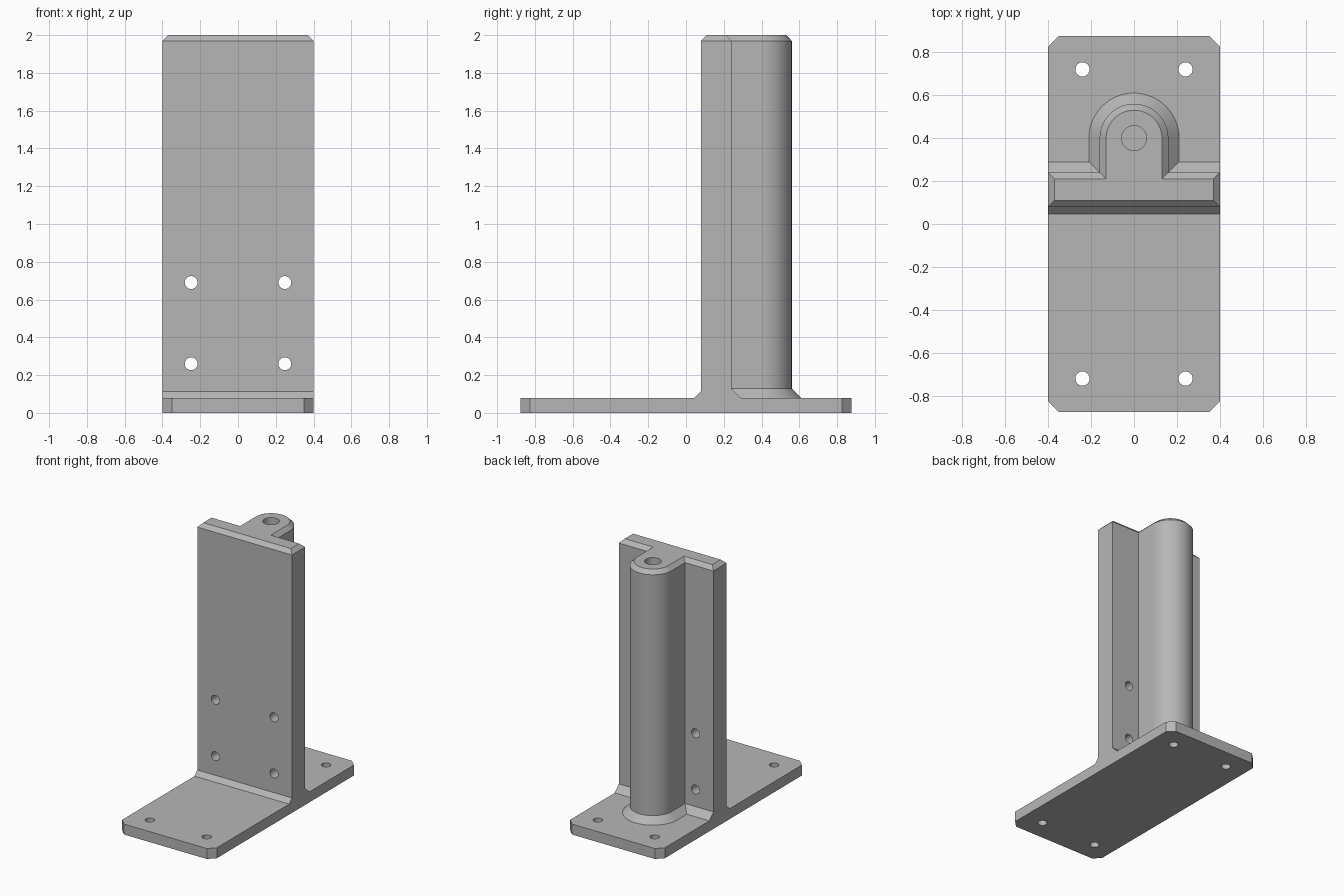
import bpy, bmesh, math
from mathutils import Matrix

if "Cube" in bpy.data.objects:
    bpy.data.objects.remove(bpy.data.objects["Cube"], do_unlink=True)

GREY = (0.47, 0.47, 0.47, 1.0)
mat = bpy.data.materials.new("light grey metal")
mat.use_nodes = True
mat.diffuse_color = GREY
mat.node_tree.nodes["Principled BSDF"].inputs["Base Color"].default_value = GREY


def make_loft(name, rings):
    """Closed solid through rings of matching points."""
    bm = bmesh.new()
    loops = [[bm.verts.new(p) for p in ring] for ring in rings]
    n = len(loops[0])
    for low, high in zip(loops, loops[1:]):
        for i in range(n):
            j = (i + 1) % n
            bm.faces.new((low[i], low[j], high[j], high[i]))
    bm.faces.new(loops[0][::-1])
    bm.faces.new(loops[-1])
    bmesh.ops.recalc_face_normals(bm, faces=bm.faces[:])
    mesh = bpy.data.meshes.new(name)
    bm.to_mesh(mesh)
    bm.free()
    obj = bpy.data.objects.new(name, mesh)
    bpy.context.collection.objects.link(obj)
    mesh.materials.append(mat)
    return obj


def drill(obj, holes):
    """Cut round holes given as (centre, axis, radius, length)."""
    bm = bmesh.new()
    for centre, axis, radius, length in holes:
        turn = Matrix.Rotation(math.pi / 2, 4, "X") if axis == "Y" else Matrix()
        bmesh.ops.create_cone(bm, cap_ends=True, segments=40, radius1=radius,
                              radius2=radius, depth=length,
                              matrix=Matrix.Translation(centre) @ turn)
    mesh = bpy.data.meshes.new("hole_cutter")
    bm.to_mesh(mesh)
    bm.free()
    mesh.materials.append(mat)
    cutter = bpy.data.objects.new("hole_cutter", mesh)
    cutter.hide_render = True
    bpy.context.collection.objects.link(cutter)
    mod = obj.modifiers.new("holes", "BOOLEAN")
    mod.operation, mod.solver, mod.object = "DIFFERENCE", "EXACT", cutter
    bpy.ops.object.select_all(action="DESELECT")
    obj.select_set(True)
    bpy.context.view_layer.objects.active = obj
    bpy.ops.object.modifier_apply(modifier=mod.name)
    bpy.data.objects.remove(cutter, do_unlink=True)
    bpy.ops.object.shade_smooth_by_angle(angle=math.radians(30))


# Base plate with clipped corners
W, L, T, CLIP = 0.4, 0.877, 0.08, 0.05
half = [(W, L - CLIP), (W - CLIP, L), (CLIP - W, L), (-W, L - CLIP)]
outline = half + [(-x, -y) for x, y in half]
base = make_loft("base_plate", [[(x, y, z) for x, y in outline] for z in (0, T)])
drill(base, [((sx * 0.24, sy * 0.72, T / 2), "Z", 0.033, 0.3)
             for sx in (-1, 1) for sy in (-1, 1)])

# Upright: wall with a round-backed column, flared foot and bevelled top
COLUMN_Y = 0.4


def section(half_width, front, back, radius, z, z_front=None):
    zf = z if z_front is None else z_front
    arc = [(radius * math.cos(math.pi * i / 40),
            COLUMN_Y + radius * math.sin(math.pi * i / 40), z) for i in range(41)]
    return ([(-half_width, front, zf), (half_width, front, zf),
             (half_width, back, z), (radius, back, z)] + arc +
            [(-radius, back, z), (-half_width, back, z)])


FRONT, BACK, R, TOP, BEVEL, FLARE = 0.08, 0.24, 0.16, 2.0, 0.03, 0.05
FOOT = 0.034
upright = make_loft("upright", [
    section(W, FRONT - FOOT, BACK + FLARE, R + FLARE, T),
    section(W, FRONT, BACK, R, T + FLARE, T + FOOT),
    section(W, FRONT, BACK, R, TOP - BEVEL),
    section(W - BEVEL, FRONT + BEVEL, BACK - BEVEL, R - BEVEL, TOP),
])
holes = [((sx * 0.248, 0.16, z), "Y", 0.034, 0.5)
         for sx in (-1, 1) for z in (0.26, 0.69)]
holes.append(((0, COLUMN_Y, TOP), "Z", 0.058, 0.8))
drill(upright, holes)
